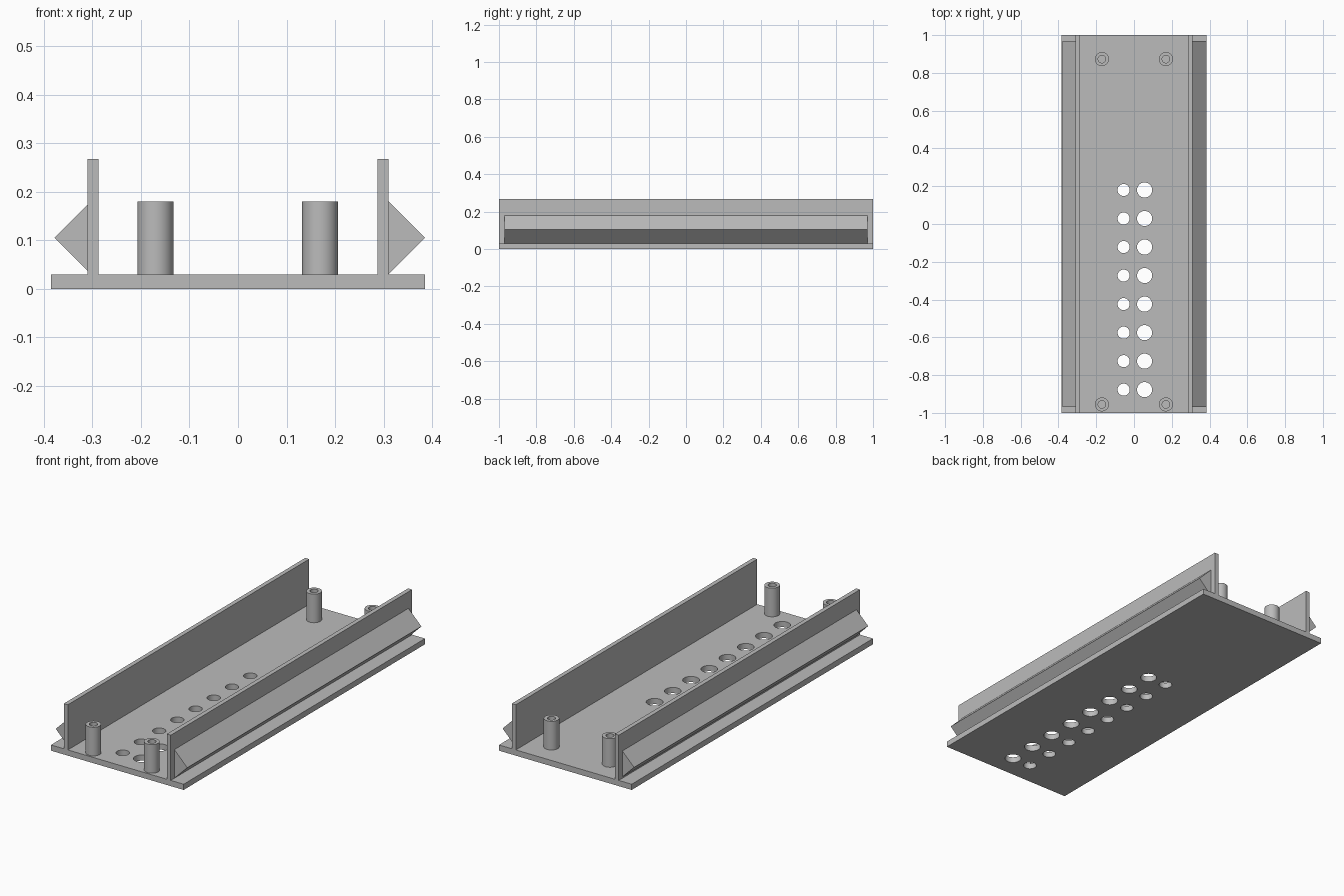
import bpy
import bmesh
import math
from mathutils import Matrix, Vector

default = bpy.data.objects.get("Cube")
if default:
    bpy.data.objects.remove(default, do_unlink=True)

grey = bpy.data.materials.new("plain grey")
grey.use_nodes = True
colour = (0.5, 0.5, 0.5, 1)
grey.diffuse_color = colour
grey.node_tree.nodes["Principled BSDF"].inputs["Base Color"].default_value = colour

HALF_WIDTH, HALF_LENGTH, PLATE_TOP = 0.385, 1.0, 0.03
WALL_IN, WALL_OUT, WALL_TOP = 0.287, 0.31, 0.267


def finish(name, bm):
    """Turn a bmesh into a named grey object."""
    bmesh.ops.recalc_face_normals(bm, faces=bm.faces)
    mesh = bpy.data.meshes.new(name)
    bm.to_mesh(mesh)
    bm.free()
    mesh.materials.append(grey)
    obj = bpy.data.objects.new(name, mesh)
    bpy.context.collection.objects.link(obj)
    return obj


def prism(name, outline, half_length):
    """Extrude an (x, z) outline along y."""
    bm = bmesh.new()
    face = bm.faces.new([bm.verts.new((x, -half_length, z)) for x, z in outline])
    out = bmesh.ops.extrude_face_region(bm, geom=[face])
    verts = [v for v in out["geom"] if isinstance(v, bmesh.types.BMVert)]
    bmesh.ops.translate(bm, verts=verts, vec=(0, 2 * half_length, 0))
    return finish(name, bm)


def box(name, x0, x1, z0, z1):
    return prism(name, [(x0, z0), (x1, z0), (x1, z1), (x0, z1)], HALF_LENGTH)


def smooth(obj):
    bpy.ops.object.select_all(action="DESELECT")
    obj.select_set(True)
    bpy.context.view_layer.objects.active = obj
    bpy.ops.object.shade_smooth_by_angle(angle=math.radians(30))


# Base plate with two rows of round holes
plate = box("base_plate", -HALF_WIDTH, HALF_WIDTH, 0, PLATE_TOP)
bm = bmesh.new()
for x, radius in ((-0.055, 0.032), (0.056, 0.04)):
    for i in range(8):
        bmesh.ops.create_cone(bm, cap_ends=True, segments=48, radius1=radius,
                              radius2=radius, depth=0.2,
                              matrix=Matrix.Translation((x, 0.18 - 0.151 * i, 0)))
cutter = finish("hole_cutter", bm)
cutter.hide_render = True
cut = plate.modifiers.new("holes", "BOOLEAN")
cut.operation = "DIFFERENCE"
cut.solver = "EXACT"
cut.object = cutter
bpy.context.view_layer.objects.active = plate
bpy.ops.object.modifier_apply(modifier=cut.name)
bpy.data.objects.remove(cutter, do_unlink=True)
smooth(plate)

# Side walls, each with a triangular snap rail outside
for side, sign, reach in (("left", 1, 0.075), ("right", -1, 0.068)):
    box(side + "_wall", sign * WALL_IN, sign * WALL_OUT, PLATE_TOP, WALL_TOP)
    mid = 0.105
    prism(side + "_snap_rail",
          [(sign * WALL_OUT, mid - reach), (sign * (WALL_OUT + reach), mid),
           (sign * WALL_OUT, mid + reach)], 0.97)

# Hollow mounting posts, turned from a wall profile
for end, y in (("front", -0.955), ("back", 0.873)):
    for side, x in (("left", 0.169), ("right", -0.17)):
        bm = bmesh.new()
        outer, bore, top = 0.037, 0.02, 0.18
        points = [(bore, PLATE_TOP), (outer, PLATE_TOP), (outer, top), (bore, top)]
        ring = [bm.verts.new((x + r, y, z)) for r, z in points]
        edges = [bm.edges.new((ring[i], ring[(i + 1) % 4])) for i in range(4)]
        bmesh.ops.spin(bm, geom=ring + edges, cent=Vector((x, y, 0)), axis=(0, 0, 1),
                       angle=math.tau, steps=48, use_merge=True)
        bmesh.ops.remove_doubles(bm, verts=bm.verts, dist=0.0001)
        smooth(finish(end + "_" + side + "_post", bm))
